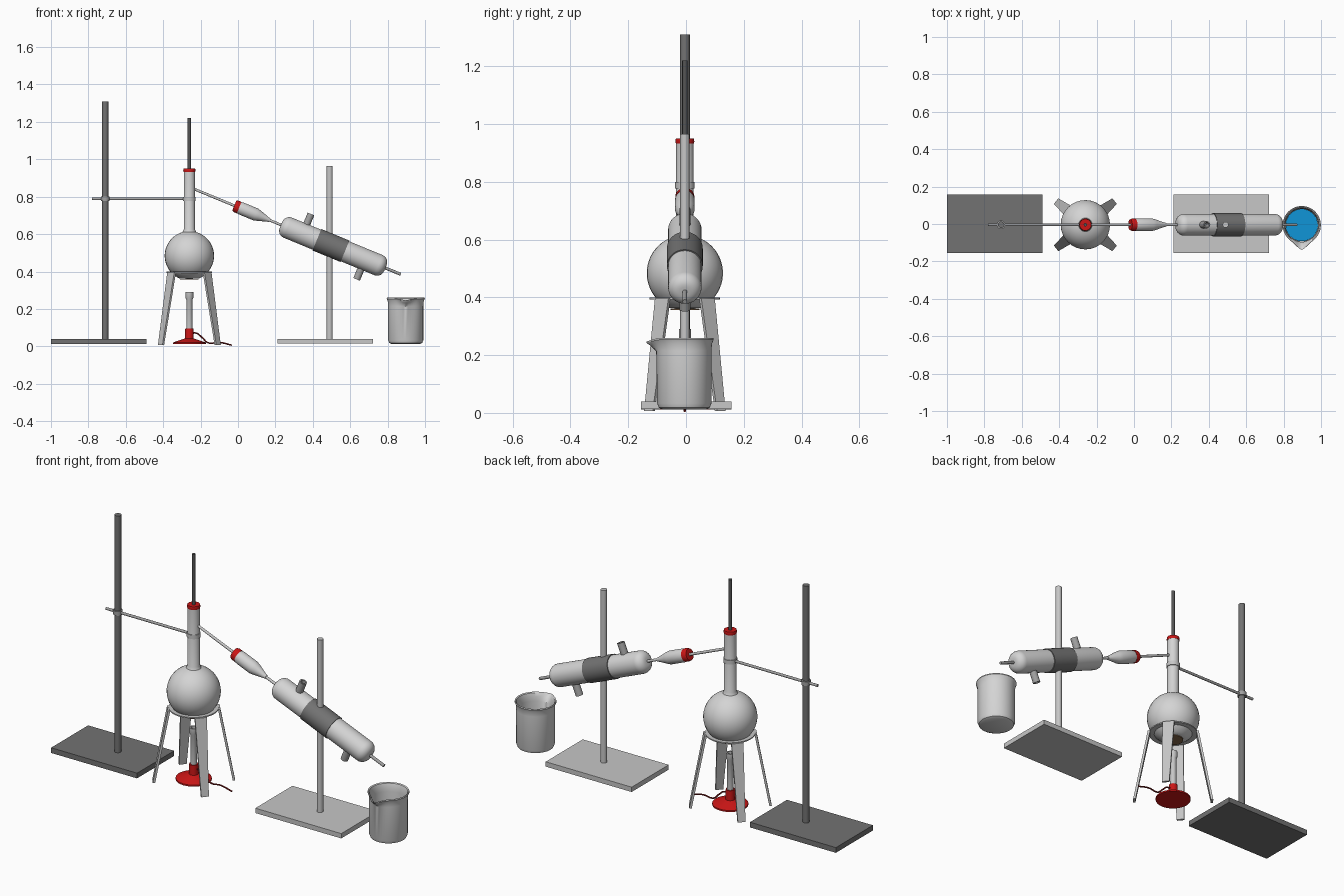
import bpy, bmesh, math
from mathutils import Vector

cube = bpy.data.objects.get("Cube")
if cube:
    bpy.data.objects.remove(cube)


def material(name, r, g, b):
    m = bpy.data.materials.new(name)
    m.use_nodes = True
    m.diffuse_color = (r, g, b, 1)
    m.node_tree.nodes["Principled BSDF"].inputs["Base Color"].default_value = (r, g, b, 1)
    return m


glass = material("pale glass", 0.66, 0.66, 0.66)
light_metal = material("light metal", 0.57, 0.57, 0.57)
dark_metal = material("dark metal", 0.17, 0.17, 0.17)
black_metal = material("charcoal", 0.09, 0.09, 0.09)
steel = material("steel", 0.36, 0.36, 0.36)
red = material("red rubber", 0.6, 0.008, 0.008)
hose_red = material("dark red hose", 0.2, 0.01, 0.01)
blue = material("blue water", 0.005, 0.3, 0.68)
brown = material("brown residue", 0.24, 0.14, 0.07)

Y = -0.004  # shared depth of the apparatus
UP = Vector((0, 0, 1))


def finish(name, bm, mat, smooth=True):
    bmesh.ops.recalc_face_normals(bm, faces=bm.faces)
    mesh = bpy.data.meshes.new(name)
    bm.to_mesh(mesh)
    bm.free()
    mesh.materials.append(mat)
    ob = bpy.data.objects.new(name, mesh)
    bpy.context.collection.objects.link(ob)
    if smooth:
        bpy.ops.object.select_all(action="DESELECT")
        ob.select_set(True)
        bpy.context.view_layer.objects.active = ob
        bpy.ops.object.shade_smooth_by_angle(angle=math.radians(35))
    return ob


def lathe(name, profile, mat, origin, axis=UP, sides=32, shape=None):
    """Spin (radius, height) points around an axis through origin."""
    bm = bmesh.new()
    verts = [bm.verts.new((r, 0, h)) for r, h in profile]
    edges = [bm.edges.new(pair) for pair in zip(verts, verts[1:])]
    bmesh.ops.spin(bm, geom=verts + edges, cent=(0, 0, 0), axis=(0, 0, 1),
                   angle=math.tau, steps=sides)
    bmesh.ops.remove_doubles(bm, verts=bm.verts, dist=0.0001)
    if shape:
        for v in bm.verts:
            shape(v)
    ob = finish(name, bm, mat)
    ob.rotation_mode = "QUATERNION"
    ob.rotation_quaternion = UP.rotation_difference(axis)
    ob.location = origin
    return ob


def rod(name, start, end, r, mat, sides=20):
    start, end = Vector(start), Vector(end)
    length = (end - start).length
    return lathe(name, [(0, 0), (r, 0), (r, length), (0, length)], mat,
                 start, (end - start).normalized(), sides)


def box(name, lo, hi, mat):
    bm = bmesh.new()
    bmesh.ops.create_cube(bm, size=1)
    for v in bm.verts:
        v.co = [(a + b) / 2 + c * (b - a) for a, b, c in zip(lo, hi, v.co)]
    return finish(name, bm, mat, False)


# Two stands
box("left_stand_base", (-1, -0.156, 0.012), (-0.49, 0.158, 0.04), dark_metal)
rod("left_stand_rod", (-0.71, Y, 0.04), (-0.71, Y, 1.31), 0.017, dark_metal)
box("right_stand_base", (0.212, -0.156, 0.014), (0.722, 0.158, 0.04), light_metal)
rod("right_stand_rod", (0.49, Y, 0.04), (0.49, Y, 0.965), 0.016, light_metal)

# Clamp between the left stand and the flask neck
FX = -0.26
rod("clamp_bar", (-0.78, Y, 0.788), (FX - 0.03, Y, 0.788), 0.007, steel)
rod("clamp_boss", (-0.71, Y, 0.777), (-0.71, Y, 0.8), 0.023, steel)
rod("neck_clamp", (FX, Y, 0.777), (FX, Y, 0.799), 0.034, light_metal)

# Round flask with flattened bottom
R, CZ = 0.132, 0.484
ball = [(R * math.cos(a), CZ + R * math.sin(a))
        for a in (math.radians(d) for d in range(-66, 78, 7))]
lathe("flask", [(0, 0.36)] + ball + [(0.03, 0.625), (0.03, 0.94), (0, 0.94)],
      glass, (FX, Y, 0))
rod("flask_residue", (FX, Y, 0.357), (FX, Y, 0.361), 0.05, brown)
lathe("flask_stopper", [(0, 0.932), (0.031, 0.932), (0.033, 0.94), (0.031, 0.95), (0, 0.95)],
      red, (FX, Y, 0))
rod("thermometer", (FX, Y, 0.94), (FX, Y, 1.22), 0.009, black_metal)

# Tripod: thin ring and four tapering strip legs
lathe("tripod_ring", [(0.085, 0.393), (0.122, 0.393), (0.122, 0.399), (0.085, 0.399), (0.085, 0.393)],
      light_metal, (FX, Y, 0))
for sx in (-1, 1):
    for sy in (-1, 1):
        out = Vector((0.78 * sx, 0.63 * sy, 0)).normalized()
        side = out.cross(UP)
        bm = bmesh.new()
        loops = []
        for radius, half, z in ((0.195, 0.019, 0.006), (0.122, 0.03, 0.396)):
            centre = Vector((FX, Y, z)) + out * radius
            loops.append([bm.verts.new(centre + side * half * a + out * 0.006 * b)
                          for a, b in ((-1, -1), (1, -1), (1, 1), (-1, 1))])
        low, high = loops
        bm.faces.new(low)
        bm.faces.new(high)
        for i in range(4):
            j = (i + 1) % 4
            bm.faces.new((low[i], low[j], high[j], high[i]))
        finish("tripod_leg_" + ("back" if sy > 0 else "front") + ("_left" if sx > 0 else "_right"),
               bm, light_metal, False)

# Burner
lathe("burner_base", [(0, 0.012), (0.088, 0.012), (0.088, 0.02), (0.06, 0.03), (0.023, 0.042),
                      (0.022, 0.095), (0, 0.095)], red, (FX, Y, 0))
lathe("burner_tube", [(0, 0.09), (0.016, 0.09), (0.016, 0.25), (0.021, 0.26), (0.021, 0.29),
                      (0.014, 0.29), (0.014, 0.24), (0, 0.24)], light_metal, (FX, Y, 0))
curve = bpy.data.curves.new("burner_hose", "CURVE")
curve.dimensions = "3D"
curve.bevel_depth = 0.004
curve.bevel_resolution = 2
curve.use_fill_caps = True
path = [(-0.25, 0.07), (-0.222, 0.07), (-0.19, 0.045), (-0.16, 0.019), (-0.1, 0.021), (-0.033, 0.006)]
spline = curve.splines.new("BEZIER")
spline.bezier_points.add(len(path) - 1)
for p, (x, z) in zip(spline.bezier_points, path):
    p.co = (x, Y, z)
    p.handle_left_type = p.handle_right_type = "AUTO"
curve.materials.append(hose_red)
bpy.context.collection.objects.link(bpy.data.objects.new("burner_hose", curve))

# Sloping line: delivery tube, adapter and condenser share one axis
START = Vector((-0.225, Y, 0.837))
AXIS = Vector((1.095, 0, -0.452)).normalized()
NORMAL = Vector((-AXIS.z, 0, AXIS.x))


def along(t, n=0):
    return START + AXIS * t + NORMAL * n


rod("delivery_tube", along(-0.01), along(0.52), 0.007, light_metal)
lathe("adapter_stopper", [(0, 0.222), (0.029, 0.222), (0.033, 0.232), (0.033, 0.25), (0, 0.25)],
      red, START, AXIS)
lathe("adapter", [(0, 0.248), (0.031, 0.248), (0.034, 0.26), (0.034, 0.345), (0.029, 0.365),
                  (0.013, 0.415), (0.01, 0.428), (0, 0.428)], glass, START, AXIS)
cap = [(0.018 + 0.04 * math.sin(a), 0.04 * (1 - math.cos(a)))
       for a in (math.radians(d) for d in range(0, 91, 15))]
lathe("condenser_jacket", [(0, 0.492)] + [(r, 0.492 + h) for r, h in cap]
      + [(r, 1.096 - h) for r, h in reversed(cap)] + [(0, 1.096)], glass, START, AXIS)
rod("condenser_clamp", along(0.7), along(0.862), 0.062, dark_metal, 32)
rod("condenser_outlet", along(1.08), along(1.185), 0.008, steel)
for name, t, sign in (("upper_hose_port", 0.618, 1), ("lower_hose_port", 0.977, -1)):
    lathe(name, [(0, 0.04), (0.019, 0.04), (0.019, 0.115), (0.012, 0.115), (0.012, 0.07), (0, 0.07)],
          steel, along(t), NORMAL * sign, 20)


# Beaker with pouring lip and water
def pour_lip(v):
    angle = math.atan2(v.co.x, -v.co.y)
    amount = math.exp(-(angle / 0.33) ** 2) * max(0, (v.co.z - 0.21) / 0.05)
    v.co.y -= 0.032 * amount
    v.co.z -= 0.014 * amount


BEAKER = (0.897, -0.006, 0)
lathe("beaker", [(0, 0.012), (0.075, 0.012), (0.088, 0.018), (0.094, 0.033), (0.094, 0.215),
                 (0.096, 0.24), (0.102, 0.254), (0.1, 0.26), (0.094, 0.256), (0.089, 0.24),
                 (0.087, 0.215), (0.087, 0.035), (0.075, 0.022), (0, 0.022)],
      glass, BEAKER, sides=48, shape=pour_lip)
lathe("beaker_water", [(0, 0.024), (0.075, 0.024), (0.086, 0.036), (0.086, 0.1), (0, 0.1)],
      blue, BEAKER, sides=48)
